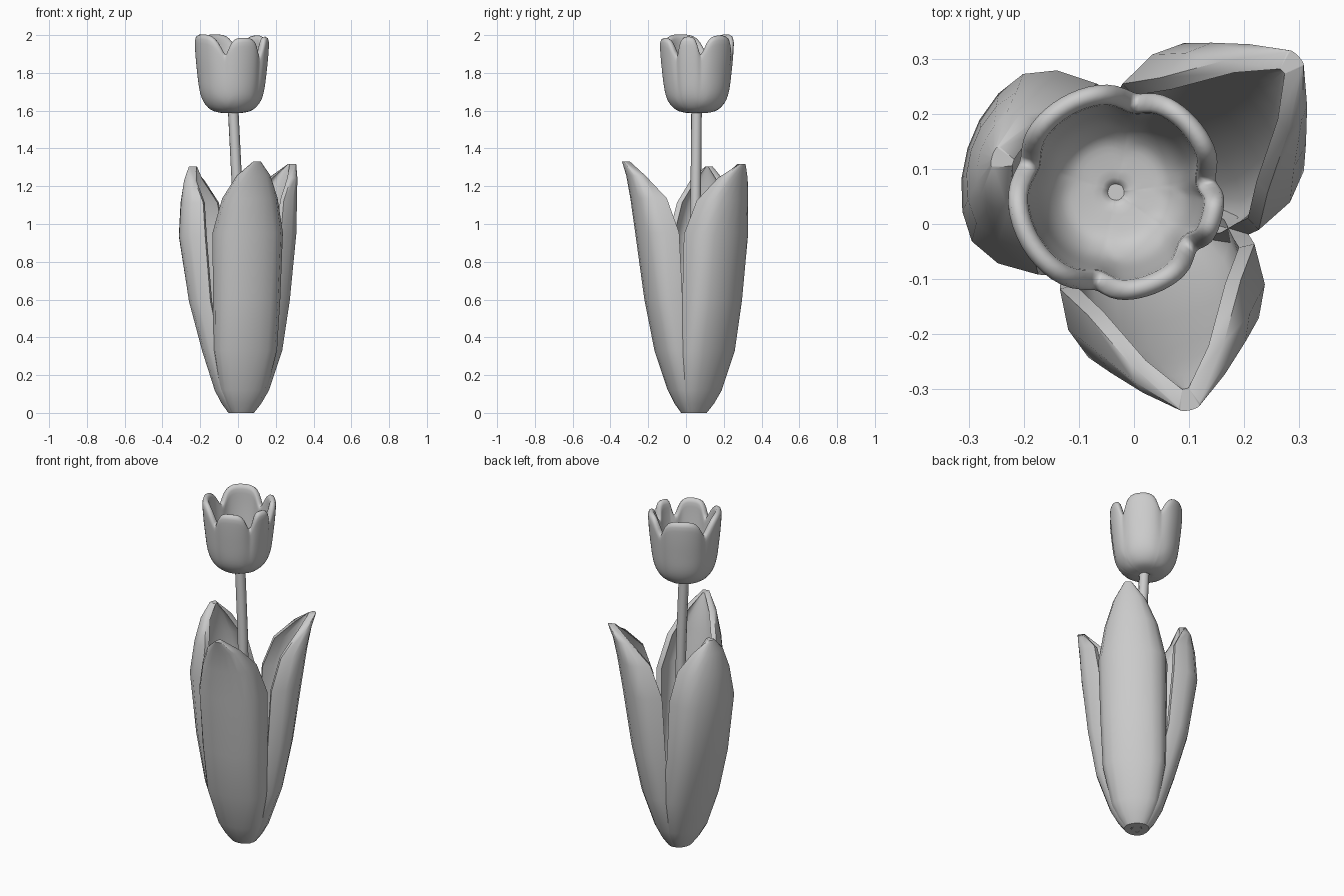
import bpy
import math
from mathutils import Vector

cube = bpy.data.objects.get("Cube")
if cube:
    bpy.data.objects.remove(cube, do_unlink=True)

grey = bpy.data.materials.new("plain_grey")
grey.use_nodes = True
COLOUR = (0.6, 0.6, 0.6, 1)
grey.diffuse_color = COLOUR
grey.node_tree.nodes["Principled BSDF"].inputs["Base Color"].default_value = COLOUR

BASE = Vector((0.015, 0.04, 0))
CUP = Vector((-0.033, 0.058, 0))


def loft(name, rings, capped):
    """Skin a stack of closed rings into one object."""
    n = len(rings[0])
    verts = [p for ring in rings for p in ring]
    faces = [(r * n + c, r * n + (c + 1) % n, (r + 1) * n + (c + 1) % n, (r + 1) * n + c)
             for r in range(len(rings) - 1) for c in range(n)]
    if capped:
        # Close both ends with strips between the outer and inner halves
        for start in (0, (len(rings) - 1) * n):
            for c in range(n // 2 - 1):
                quad = (start + c, start + c + 1, start + n - 2 - c, start + n - 1 - c)
                faces.append(quad if start else quad[::-1])
    mesh = bpy.data.meshes.new(name)
    mesh.from_pydata(verts, [], faces)
    mesh.materials.append(grey)
    obj = bpy.data.objects.new(name, mesh)
    bpy.context.collection.objects.link(obj)
    return obj


def select_only(obj):
    bpy.ops.object.select_all(action='DESELECT')
    obj.select_set(True)
    bpy.context.view_layer.objects.active = obj


def interpolate(profile, t):
    x = min(max(t, 0), 1) * (len(profile) - 1)
    i = min(int(x), len(profile) - 2)
    return [a + (b - a) * (x - i) for a, b in zip(profile[i], profile[i + 1])]


# Leaves: height, half width and cup depth of each row, with its own spine reach
LEAF_ROWS = [(0, .062, .065), (.05, .095, .09), (.12, .128, .11), (.33, .172, .14),
             (.6, .18, .16), (.95, .187, .19), (1.13, .147, .16), (1.25, .09, .08),
             (1.325, .02, .01)]
HALF = [(.3, .03), (.6, .13), (.85, .3), (.98, .6), (.97, 1)]
SECTION = [(-w, d) for w, d in reversed(HALF)] + [(0, 0)] + HALF
THICK = .04
OPEN_SPINE = [.065, .1, .135, .205, .26, .31, .338, .362, .388]
CURLED_SPINE = [.065, .1, .135, .2, .275, .332, .325, .308, .285]
LEAVES = {
    "front_leaf": (-77, .005, OPEN_SPINE),
    "back_left_leaf": (43, -.005, OPEN_SPINE),
    "back_right_leaf": (163, -.015, CURLED_SPINE),
}
for name, (angle, lift, spine) in LEAVES.items():
    a = math.radians(angle)
    out = Vector((math.cos(a), math.sin(a), 0))
    side = Vector((-math.sin(a), math.cos(a), 0))
    rings = []
    for (z, width, depth), reach in zip(LEAF_ROWS, spine):
        origin = BASE + Vector((0, 0, z * (1 + lift)))
        outer = [origin + out * (reach - depth * d) + side * width * w for w, d in SECTION]
        in_width = max(width - .75 * THICK, .3 * width)
        in_depth = max(depth - THICK, 0)
        inner = [origin + out * (reach - THICK - in_depth * d) + side * in_width * w
                 for w, d in reversed(SECTION)]
        rings.append(outer + inner)
    leaf = loft(name, rings, True)
    select_only(leaf)
    bpy.ops.object.shade_smooth_by_angle(angle=math.radians(50))

# Stem: slightly leaning tube
path = bpy.data.curves.new("stem", 'CURVE')
path.dimensions = '3D'
path.bevel_depth = .028
path.bevel_resolution = 2
path.use_fill_caps = True
spline = path.splines.new('POLY')
STEM = [(.015, .04, 0), (.01, .046, .6), (-.005, .052, 1.2), (-.026, .056, 1.615)]
spline.points.add(len(STEM) - 1)
for point, co in zip(spline.points, STEM):
    point.co = (*co, 1)
path.materials.append(grey)
stem = bpy.data.objects.new("stem", path)
bpy.context.collection.objects.link(stem)
select_only(stem)
bpy.ops.object.convert(target='MESH')
bpy.ops.object.shade_smooth_by_angle(angle=math.radians(50))

# Flower: one cup whose rim is scalloped into five petals with creases between
CUP_PROFILE = [(.012, 1.585), (.065, 1.588), (.115, 1.602), (.158, 1.648), (.176, 1.72),
               (.184, 1.79), (.192, 1.86), (.198, 1.93), (.201, 2.005)]
PETALS = [(78, 162, 1), (162, 258, 1), (258, 324, .97), (324, 367, .98), (367, 438, .99)]
ROWS, COLS, GAP = 12, 8, 1
columns = []
for start, end, height in PETALS:
    for c in range(COLS + 1):
        s = 2 * c / COLS - 1
        angle = start + GAP + (end - start - 2 * GAP) * c / COLS
        columns.append((math.radians(angle), s, height))
rings = []
for r in range(ROWS + 1):
    t = r / ROWS
    ring = []
    for a, s, height in columns:
        radius, z = interpolate(CUP_PROFILE, t * (height - .17 * abs(s) ** 4))
        radius *= 1 - .06 * abs(s) ** 5 * t ** 2
        ring.append(CUP + Vector((radius * math.cos(a), radius * math.sin(a), z)))
    rings.append(ring)
flower = loft("flower_petals", rings, False)
solid = flower.modifiers.new("thickness", 'SOLIDIFY')
solid.thickness = .038
solid.offset = -1
rounding = flower.modifiers.new("rounding", 'SUBSURF')
rounding.levels = rounding.render_levels = 1
select_only(flower)
bpy.ops.object.shade_smooth_by_angle(angle=math.radians(60))
